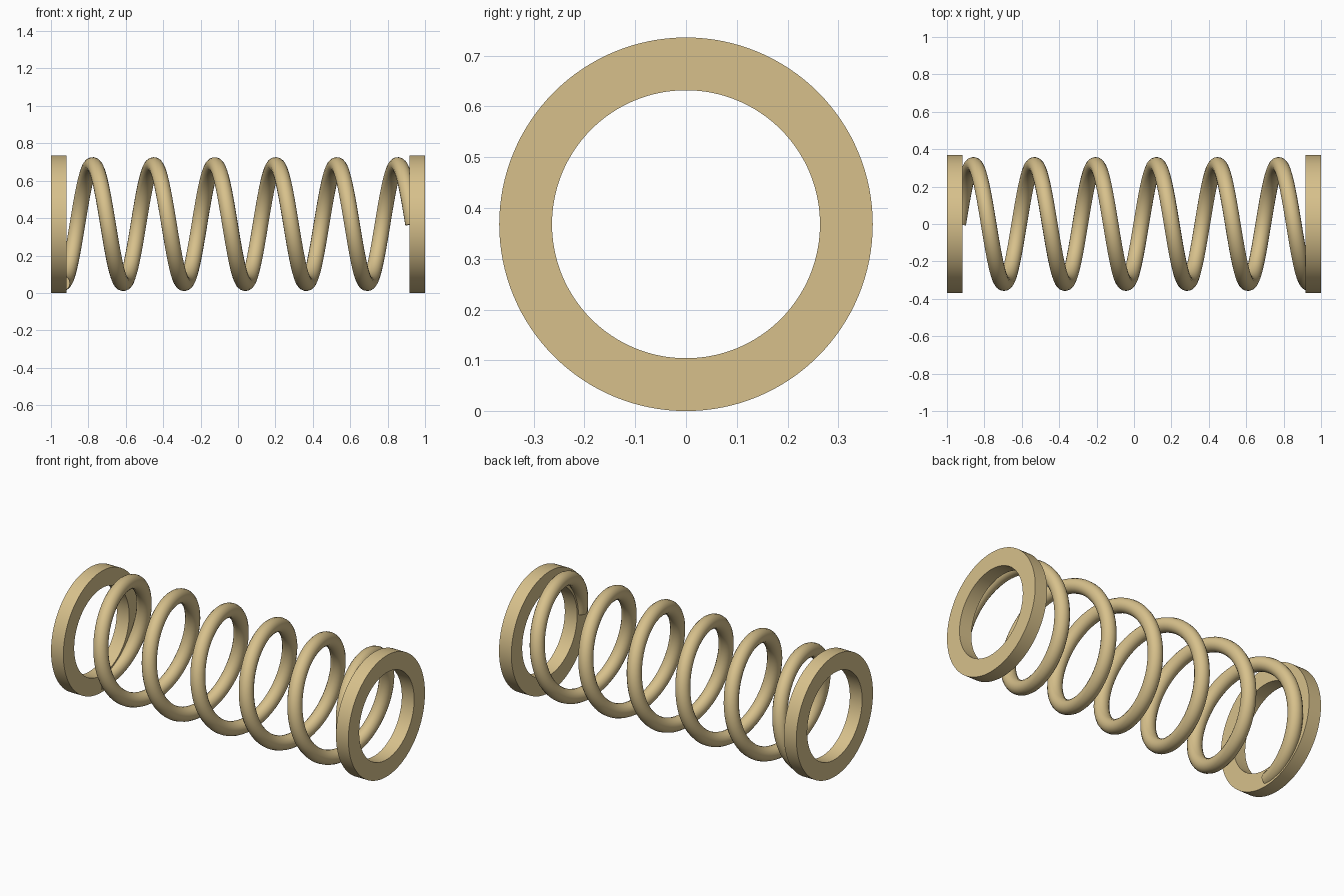
import bpy, bmesh
from math import pi, cos, sin
from mathutils import Matrix, Vector

if "Cube" in bpy.data.objects:
    bpy.data.objects.remove(bpy.data.objects["Cube"])

R_OUT, R_IN, THICK = 0.368, 0.264, 0.083
R_COIL, R_WIRE = (R_OUT + R_IN) / 2, 0.042
TURNS, STEPS = 5.75, 64
X_START, X_END = -0.94, 0.936

mat = bpy.data.materials.new("brass")
mat.diffuse_color = (0.68, 0.53, 0.26, 1)
mat.use_nodes = True
mat.node_tree.nodes["Principled BSDF"].inputs["Base Color"].default_value = mat.diffuse_color


def finish(obj):
    obj.data.materials.append(mat)
    bpy.ops.object.select_all(action='DESELECT')
    obj.select_set(True)
    bpy.context.view_layer.objects.active = obj
    if obj.type == 'CURVE':
        bpy.ops.object.convert(target='MESH')
    bpy.ops.object.shade_smooth_by_angle()


def end_ring(name, x0, x1):
    # rectangular profile spun about the spring axis
    bm = bmesh.new()
    v = [bm.verts.new((x, 0, r)) for x, r in
         ((x0, R_IN), (x1, R_IN), (x1, R_OUT), (x0, R_OUT))]
    edges = [bm.edges.new((v[i], v[(i + 1) % 4])) for i in range(4)]
    bmesh.ops.spin(bm, geom=v + edges, cent=(0, 0, 0), axis=(1, 0, 0),
                   angle=2 * pi, steps=128)
    bmesh.ops.remove_doubles(bm, verts=bm.verts, dist=1e-4)
    bmesh.ops.recalc_face_normals(bm, faces=bm.faces)
    bmesh.ops.translate(bm, verts=bm.verts, vec=(0, 0, R_OUT))
    mesh = bpy.data.meshes.new(name)
    bm.to_mesh(mesh)
    bm.free()
    obj = bpy.data.objects.new(name, mesh)
    bpy.context.collection.objects.link(obj)
    finish(obj)


# flat bearing rings at both ends
end_ring("left_end_ring", -1, -1 + THICK)
end_ring("right_end_ring", 1 - THICK, 1)

# helical wire, starting at the bottom of the left ring
curve = bpy.data.curves.new("spring_coil", 'CURVE')
curve.dimensions = '3D'
curve.bevel_depth = R_WIRE
curve.bevel_resolution = 6
curve.use_fill_caps = True
n = int(TURNS * STEPS)
spline = curve.splines.new('POLY')
spline.points.add(n)
for i, p in enumerate(spline.points):
    t = i / n
    a = -pi / 2 + 2 * pi * TURNS * t
    p.co = (X_START + (X_END - X_START) * t,
            R_COIL * cos(a), R_OUT + R_COIL * sin(a), 1)
coil = bpy.data.objects.new("spring_coil", curve)
bpy.context.collection.objects.link(coil)
finish(coil)
